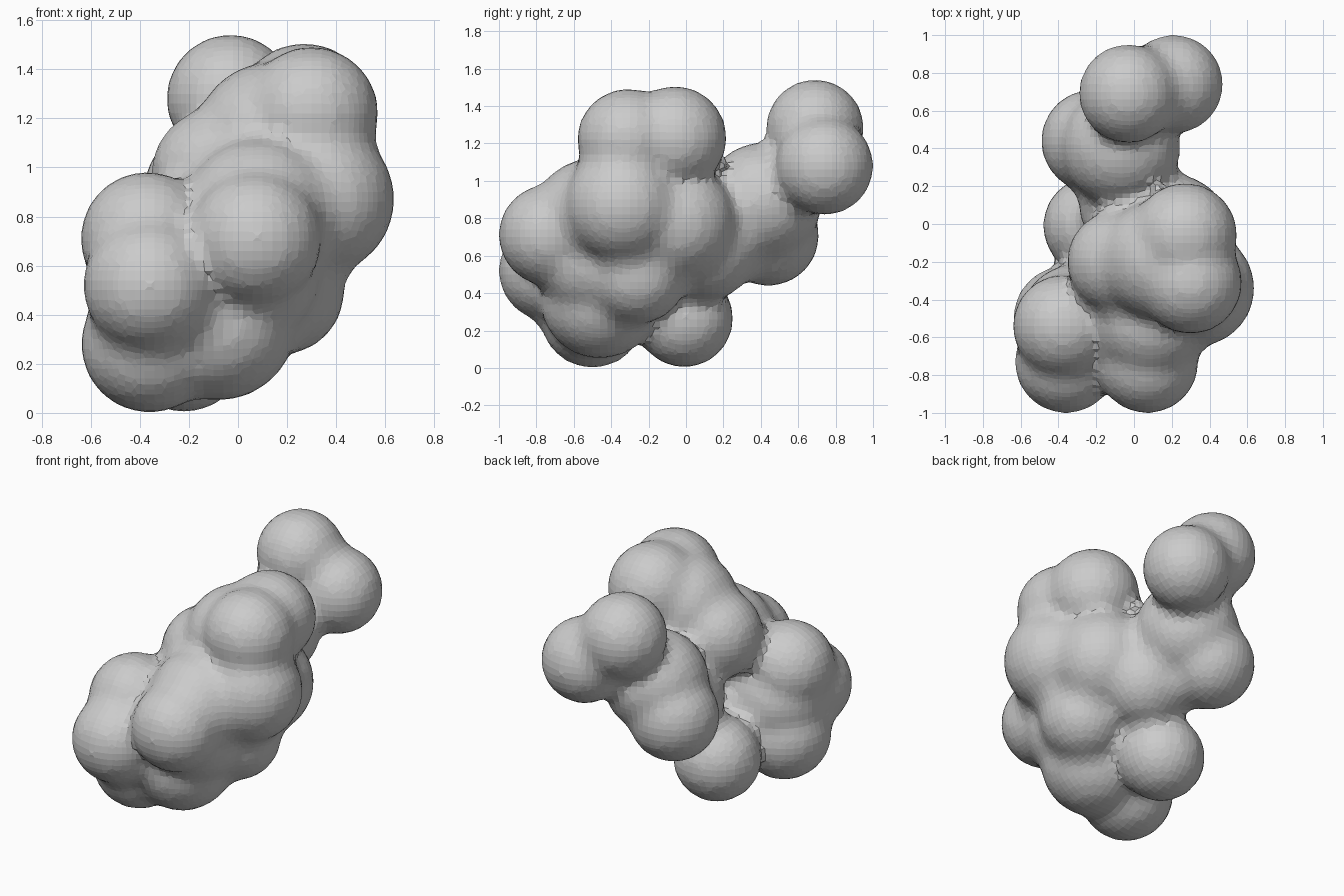
import bpy, bmesh
from math import sqrt
from mathutils import Vector, Matrix

if "Cube" in bpy.data.objects:
    bpy.data.objects.remove(bpy.data.objects["Cube"])

# Lobes of the blob: x, y, z, radius
LOBES = [
    # raised rear pair and its stem
    (-0.03, 0.69, 1.28, 0.262), (0.21, 0.74, 1.08, 0.262),
    (-0.07, 0.41, 0.89, 0.315), (-0.22, 0.44, 0.71, 0.272),
    # connection and low rear lobe
    (0.00, 0.10, 0.65, 0.29), (-0.22, -0.01, 0.265, 0.262),
    # right side
    (0.17, -0.26, 0.50, 0.265), (0.33, -0.34, 0.87, 0.308),
    (0.20, -0.05, 0.78, 0.315),
    # top
    (0.27, -0.06, 1.23, 0.277), (0.30, -0.31, 1.22, 0.272),
    (0.14, -0.19, 1.11, 0.32), (-0.08, -0.20, 0.97, 0.275),
    # front
    (0.07, -0.73, 0.71, 0.272), (-0.36, -0.73, 0.52, 0.272),
    (-0.37, -0.54, 0.71, 0.272), (-0.36, -0.50, 0.28, 0.28),
    (-0.08, -0.46, 0.37, 0.32), (-0.30, -0.52, 0.50, 0.31),
    (0.09, -0.50, 0.80, 0.32), (0.03, -0.50, 0.58, 0.31),
]
PROBE = 0.16   # roundness of the filled valleys
REACH = 0.42   # lobes closer than this are blended

bm = bmesh.new()


def ball(centre, radius):
    bmesh.ops.create_icosphere(bm, subdivisions=4, radius=radius,
                               matrix=Matrix.Translation(centre))


for i, a in enumerate(LOBES):
    pa, ra = Vector(a[:3]), a[3]
    ball(pa, ra)
    # Waist balls fill the valley between neighbouring lobes
    for b in LOBES[i + 1:]:
        pb, rb = Vector(b[:3]), b[3]
        d = (pb - pa).length
        if d > REACH:
            continue
        # rolling ball touching both lobes: along-axis position and height
        s = (d * d + (ra + PROBE) ** 2 - (rb + PROBE) ** 2) / (2 * d)
        h = sqrt((ra + PROBE) ** 2 - s * s)
        for t in (0.3, 0.5, 0.7):
            x = t * d
            ball(pa.lerp(pb, t), sqrt((x - s) ** 2 + h * h) - PROBE)

mesh = bpy.data.meshes.new("lobed_blob")
bm.to_mesh(mesh)
bm.free()
blob = bpy.data.objects.new("lobed_blob", mesh)
bpy.context.collection.objects.link(blob)

# Fuse into one faceted skin
fuse = blob.modifiers.new("fuse", 'REMESH')
fuse.mode = 'VOXEL'
fuse.voxel_size = 0.04
fuse.use_smooth_shade = False
soften = blob.modifiers.new("soften", 'SMOOTH')
soften.factor = 0.4
soften.iterations = 2
